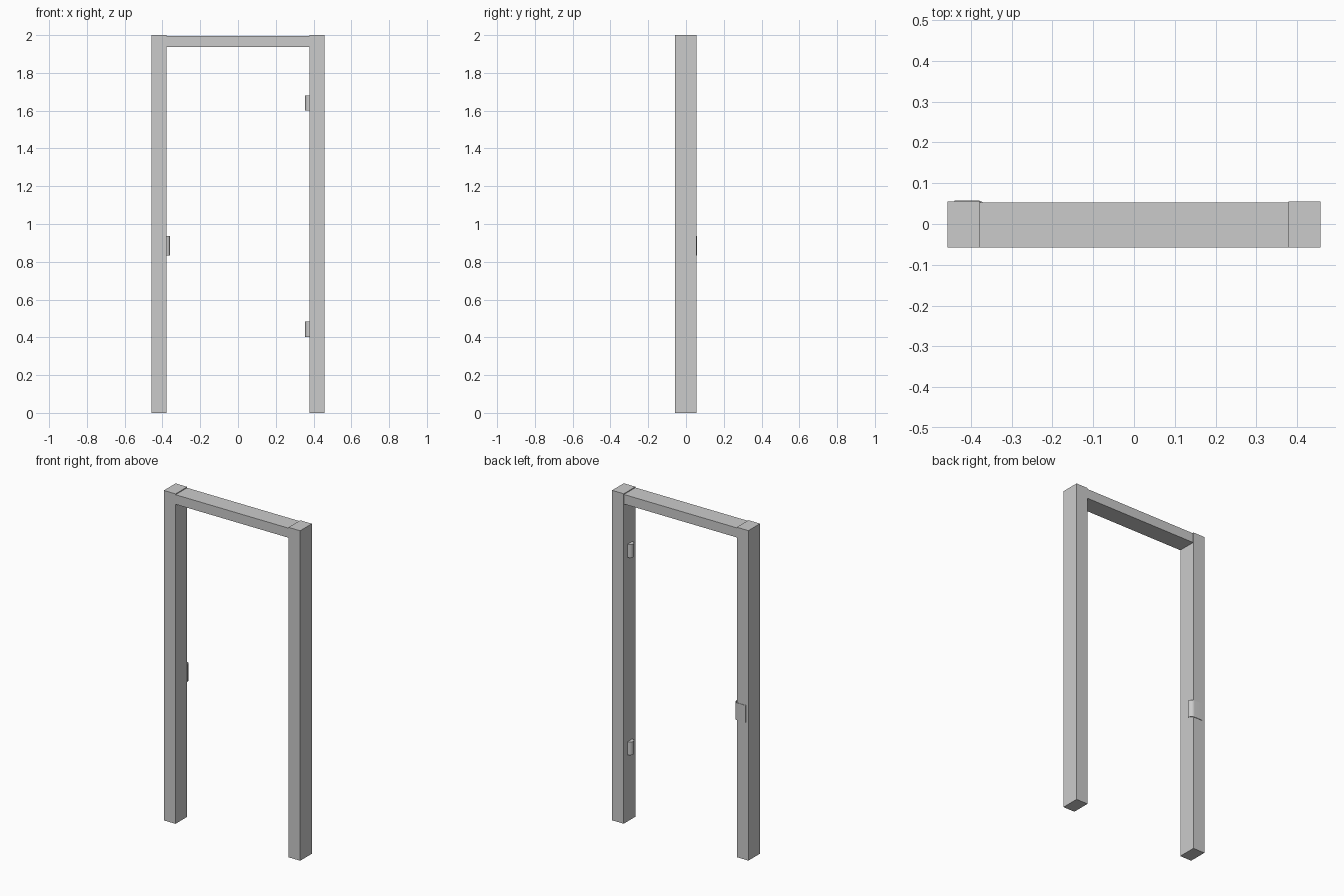
import bpy, bmesh, math

cube = bpy.data.objects.get("Cube")
if cube:
    bpy.data.objects.remove(cube, do_unlink=True)

grey = bpy.data.materials.new("plain_grey")
grey.use_nodes = True
colour = (0.6, 0.6, 0.6, 1)
grey.diffuse_color = colour
grey.node_tree.nodes["Principled BSDF"].inputs["Base Color"].default_value = colour


def prism(name, outline, z0, z1, smooth=False):
    """Extrude a plan outline (x, y) from z0 up to z1."""
    bm = bmesh.new()
    base = bm.faces.new([bm.verts.new((x, y, z0)) for x, y in outline])
    top = bmesh.ops.extrude_face_region(bm, geom=[base])["geom"]
    verts = [v for v in top if isinstance(v, bmesh.types.BMVert)]
    bmesh.ops.translate(bm, vec=(0, 0, z1 - z0), verts=verts)
    bmesh.ops.recalc_face_normals(bm, faces=bm.faces)
    mesh = bpy.data.meshes.new(name)
    bm.to_mesh(mesh)
    bm.free()
    mesh.materials.append(grey)
    obj = bpy.data.objects.new(name, mesh)
    bpy.context.collection.objects.link(obj)
    if smooth:
        bpy.ops.object.select_all(action="DESELECT")
        obj.select_set(True)
        bpy.context.view_layer.objects.active = obj
        bpy.ops.object.shade_smooth_by_angle(angle=math.radians(35))
    return obj


def box(name, x0, x1, y0, y1, z0, z1):
    return prism(name, [(x0, y0), (x1, y0), (x1, y1), (x0, y1)], z0, z1)


inner, outer = 0.379, 0.457
front, back = -0.057, 0.055

# Frame: two posts and a slightly lower, slightly shallower lintel
box("left_post", inner, outer, front, back, 0, 2)
box("right_post", -outer, -inner, front, back, 0, 2)
box("lintel", -inner, inner, front, back - 0.002, 1.937, 1.995)

# Half-round hinges on the inside of the left post
radius = 0.023
arc = [math.pi / 2 + math.pi * i / 12 for i in range(13)]
half_round = [(inner + radius * math.cos(a), -0.004 + radius * math.sin(a)) for a in arc]
for name, z in (("lower_hinge", 0.403), ("upper_hinge", 1.6)):
    prism(name, half_round, z, z + 0.08, smooth=True)

# Strike plate: a thin sheet on the back of the right post, curling inward
cx, cy, thickness = -0.385, 0.03, 0.003
angles = [math.pi / 2 * i / 10 for i in range(11)]


def curl(inset):
    rx, ry = 0.025 - inset, 0.028 - inset
    return [(cx + rx * math.cos(a), cy + ry * math.sin(a)) for a in angles]


outside = curl(0) + [(-0.44, cy + 0.028)]
inside = curl(thickness) + [(-0.44, cy + 0.028 - thickness)]
prism("strike_plate", outside + inside[::-1], 0.832, 0.937, smooth=True)
